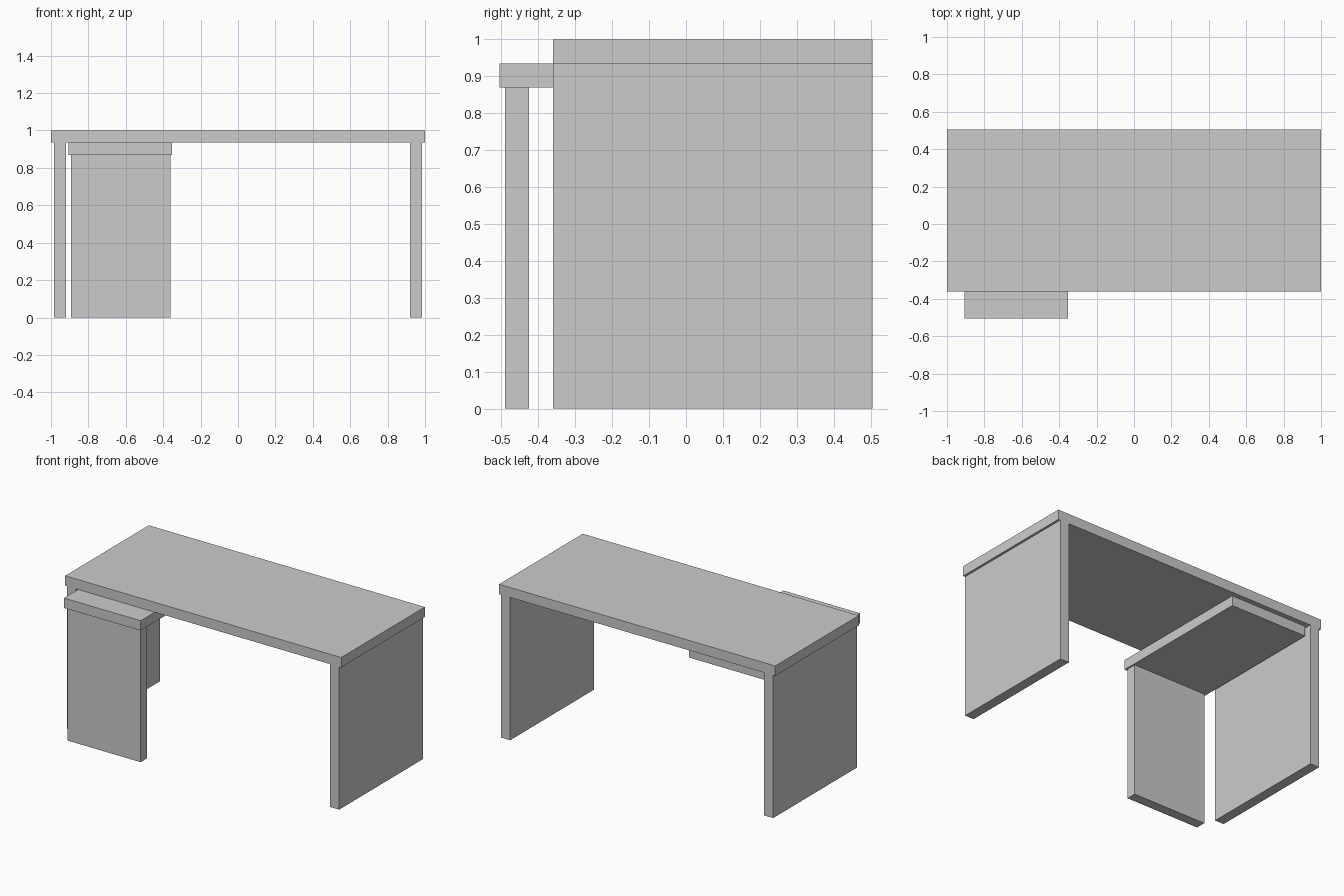
import bpy

if "Cube" in bpy.data.objects:
    bpy.data.objects.remove(bpy.data.objects["Cube"])


def box(name, x, y, z):
    """Axis-aligned box from (min, max) ranges."""
    bpy.ops.mesh.primitive_cube_add(
        size=1, location=[(a + b) / 2 for a, b in (x, y, z)])
    ob = bpy.context.object
    ob.name = name
    ob.scale = [b - a for a, b in (x, y, z)]
    bpy.ops.object.transform_apply(location=False, rotation=False, scale=True)
    return ob


T = 0.065                 # board thickness
DEPTH = (-0.36, 0.505)    # main desk depth range

# Main desk: top board and two full-depth side panels
box("desk_top", (-1, 1), DEPTH, (1 - T, 1))
for name, x in (("left_panel", -0.985), ("right_panel", 0.985 - T)):
    box(name, (x, x + T), DEPTH, (0, 1 - T))

# Pull-out side table tucked beneath the desk, with a single front leg panel
box("side_table_top", (-0.907, -0.352), (-0.505, 0.473), (0.935 - T, 0.9345))
box("side_table_front_panel", (-0.892, -0.362), (-0.49, -0.49 + T), (0, 0.935 - T))
